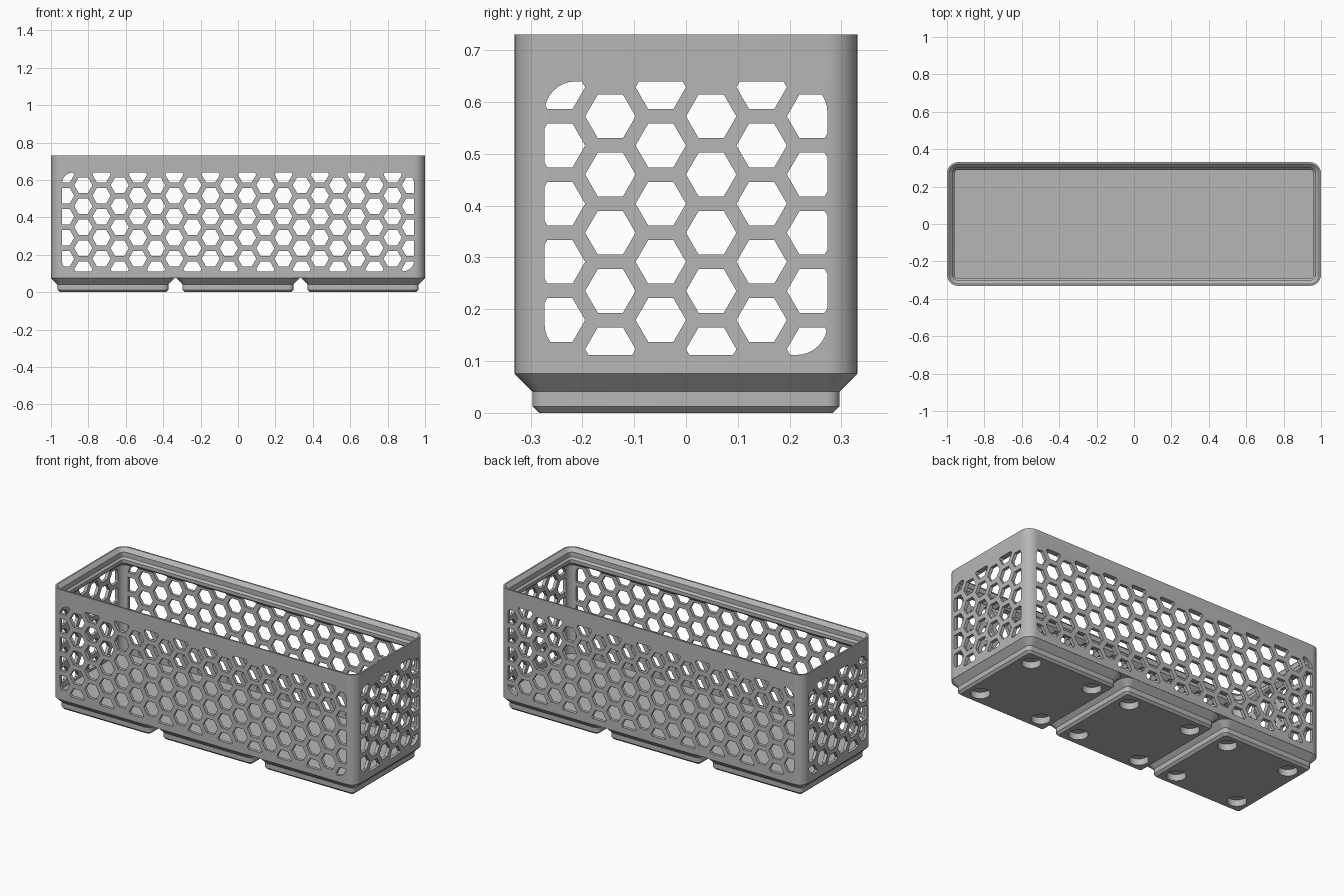
import bpy, bmesh, math
from mathutils import Vector

if "Cube" in bpy.data.objects:
    bpy.data.objects.remove(bpy.data.objects["Cube"])

HALF_X, HALF_Y = 1.0, 0.3307      # outer half sizes
PITCH = 0.6693                    # spacing of the feet
RADIUS = 0.0598                   # outer corner radius
WALL, LIP, FLOOR = 0.019, 0.0414, 0.1

grey = bpy.data.materials.new("light grey plastic")
grey.use_nodes = True
colour = (0.47, 0.47, 0.47, 1)
grey.diffuse_color = colour
grey.node_tree.nodes["Principled BSDF"].inputs["Base Color"].default_value = colour


def rounded_rect(hx, hy, r, steps=8):
    """Counter-clockwise outline of a rectangle with round corners."""
    points = []
    for quarter, (sx, sy) in enumerate([(1, 1), (-1, 1), (-1, -1), (1, -1)]):
        for i in range(steps + 1):
            a = (quarter + i / steps) * math.pi / 2
            points.append(Vector((sx * (hx - r) + r * math.cos(a),
                                  sy * (hy - r) + r * math.sin(a))))
    return points


def make_object(name, bm):
    bmesh.ops.recalc_face_normals(bm, faces=bm.faces)
    mesh = bpy.data.meshes.new(name)
    bm.to_mesh(mesh)
    bm.free()
    mesh.materials.append(grey)
    obj = bpy.data.objects.new(name, mesh)
    bpy.context.collection.objects.link(obj)
    return obj


def loft(name, hx, hy, profile, cx=0):
    """Solid made of stacked rounded rectangles; profile holds (inset, z)."""
    bm = bmesh.new()
    rings = []
    for inset, z in profile:
        outline = rounded_rect(hx - inset, hy - inset, max(RADIUS - inset, 0.0127))
        rings.append([bm.verts.new((p.x + cx, p.y, z)) for p in outline])
    n = len(rings[0])
    for low, high in zip(rings, rings[1:]):
        for i in range(n):
            j = (i + 1) % n
            bm.faces.new((low[i], low[j], high[j], high[i]))
    bm.faces.new(rings[0])
    bm.faces.new(rings[-1])
    return make_object(name, bm)


def add_prism(bm, start, end):
    """Closed prism between two matching outlines."""
    a = [bm.verts.new(p) for p in start]
    b = [bm.verts.new(p) for p in end]
    bm.faces.new(a)
    bm.faces.new(b)
    for i in range(len(a)):
        j = (i + 1) % len(a)
        bm.faces.new((a[i], a[j], b[j], b[i]))


def clip(poly, border):
    """Keep the part of a polygon inside a convex outline."""
    for i, p in enumerate(border):
        edge = border[(i + 1) % len(border)] - p
        if edge.length < 1e-6:
            continue
        sides = [edge.x * (q.y - p.y) - edge.y * (q.x - p.x) for q in poly]
        kept = []
        for k, q in enumerate(poly):
            s, t = sides[k - 1], sides[k]
            if (s >= 0) != (t >= 0):
                kept.append(poly[k - 1].lerp(q, s / (s - t)))
            if t >= 0:
                kept.append(q)
        poly = kept
        if len(poly) < 3:
            return []
    clean = [q for k, q in enumerate(poly) if (q - poly[k - 1]).length > 1e-4]
    return clean if len(clean) > 2 else []


def hex_cutter(name, columns, half_width, place):
    """Honeycomb of prisms cropped to a rounded panel."""
    step, rise, size = 0.0973, 0.1123, 0.0486
    middle, half_height = 0.3757, 0.2640
    border = rounded_rect(half_width, half_height, 0.06)
    bm = bmesh.new()
    for c in range(columns):
        u = (c - (columns - 1) / 2) * step
        shift = 0.25 if c % 2 == 0 else -0.25
        for row in range(-3, 4):
            v = (row + shift) * rise
            cell = [Vector((u + size * math.cos(k * math.pi / 3),
                            v + size * math.sin(k * math.pi / 3))) for k in range(6)]
            cell = clip(cell, border)
            if cell:
                add_prism(bm, [place(p.x, -1.2, p.y + middle) for p in cell],
                          [place(p.x, 1.2, p.y + middle) for p in cell])
    return make_object(name, bm)


def cut(obj, cutter):
    cutter.hide_render = True
    mod = obj.modifiers.new("cut", 'BOOLEAN')
    mod.operation, mod.solver, mod.object = 'DIFFERENCE', 'EXACT', cutter
    bpy.context.view_layer.objects.active = obj
    bpy.ops.object.modifier_apply(modifier=mod.name)
    bpy.data.objects.remove(cutter)


def smooth(obj):
    bpy.ops.object.select_all(action='DESELECT')
    obj.select_set(True)
    bpy.context.view_layer.objects.active = obj
    bpy.ops.object.shade_smooth_by_angle(angle=math.radians(25))


# Open box with a stacking lip
box = loft("box_body", HALF_X, HALF_Y, [
    (0, 0.077), (0, 0.73), (0.0096, 0.73), (0.0303, 0.709), (0.0303, 0.6805),
    (LIP, 0.6693), (LIP, 0.65), (WALL, 0.628), (WALL, FLOOR)])

# Honeycomb openings through the long and the short walls
cut(box, hex_cutter("long_wall_cutter", 20, 0.942, lambda u, d, z: (u, d, z)))
cut(box, hex_cutter("short_wall_cutter", 6, 0.273, lambda u, d, z: (d, u, z)))
smooth(box)

# Three stepped feet with round magnet pockets
for side, label in zip((-1, 0, 1), ("right", "middle", "left")):
    x = side * PITCH
    foot = loft(label + "_foot", HALF_Y, HALF_Y, [
        (0.047, 0), (0.0343, 0.0127), (0.0343, 0.0414), (0, 0.0757), (0.0015, 0.079)], x)
    bm = bmesh.new()
    for sx in (-1, 1):
        for sy in (-1, 1):
            circle = [(x + sx * 0.207 + 0.0518 * math.cos(k * math.pi / 16),
                       sy * 0.207 + 0.0518 * math.sin(k * math.pi / 16)) for k in range(32)]
            add_prism(bm, [(a, b, -0.05) for a, b in circle],
                      [(a, b, 0.038) for a, b in circle])
    cut(foot, make_object("magnet_cutter", bm))
    smooth(foot)
